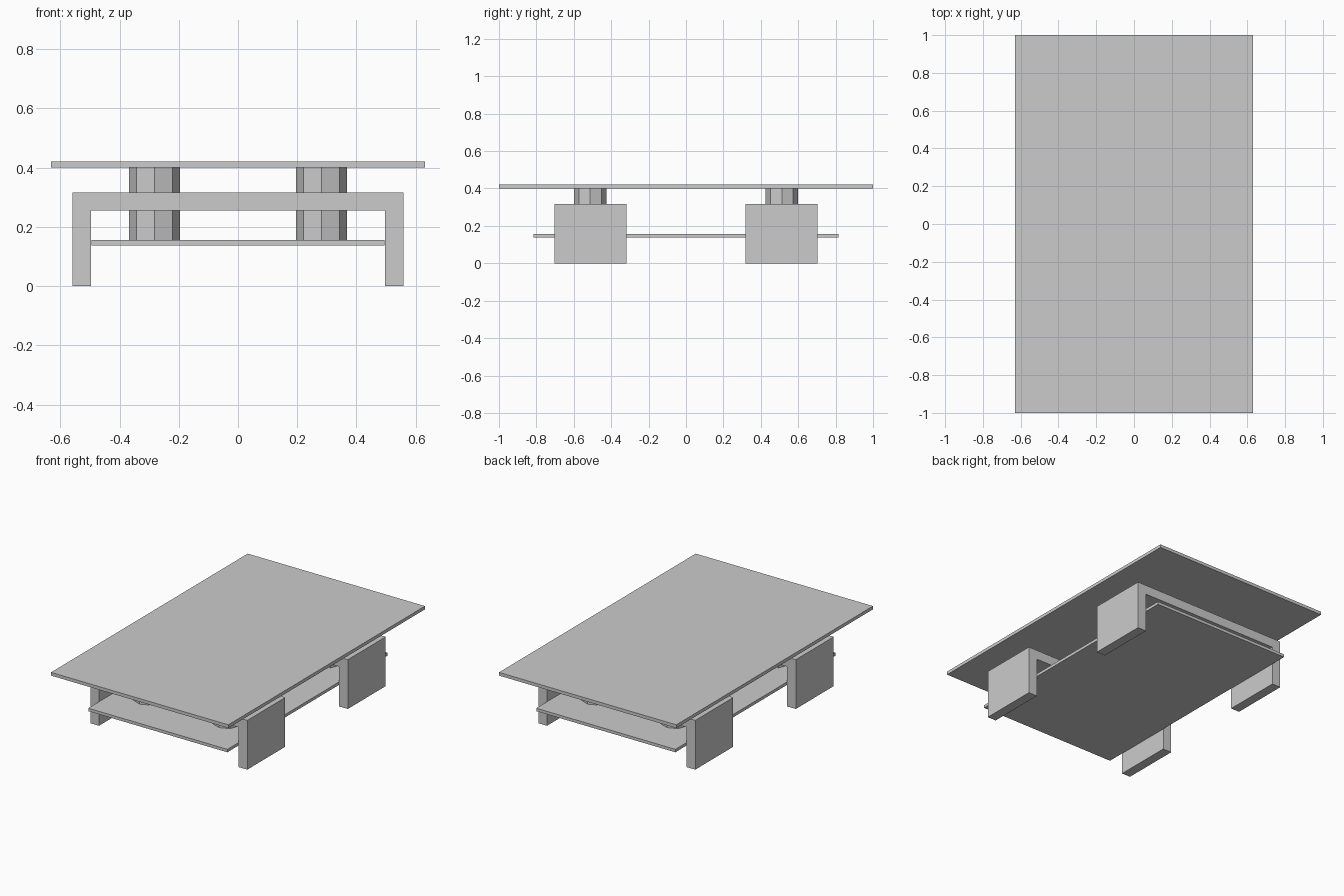
import bpy
import bmesh
from mathutils import Matrix

if "Cube" in bpy.data.objects:
    bpy.data.objects.remove(bpy.data.objects["Cube"], do_unlink=True)

grey = bpy.data.materials.new("plain grey")
grey.use_nodes = True
GREY = (0.6, 0.6, 0.6, 1)
grey.diffuse_color = GREY
grey.node_tree.nodes["Principled BSDF"].inputs["Base Color"].default_value = GREY


def finish(name, bm):
    bmesh.ops.recalc_face_normals(bm, faces=bm.faces)
    mesh = bpy.data.meshes.new(name)
    bm.to_mesh(mesh)
    bm.free()
    mesh.materials.append(grey)
    obj = bpy.data.objects.new(name, mesh)
    bpy.context.collection.objects.link(obj)
    return obj


def slab(name, half_x, half_y, bottom, top):
    bm = bmesh.new()
    bmesh.ops.create_cube(bm, size=1)
    bmesh.ops.scale(bm, vec=(2 * half_x, 2 * half_y, top - bottom), verts=bm.verts)
    bmesh.ops.translate(bm, vec=(0, 0, (bottom + top) / 2), verts=bm.verts)
    return finish(name, bm)


def leg_frame(name, y_start, depth):
    # Wide arch profile pushed back along y
    outer, inner, top, under = 0.559, 0.497, 0.317, 0.256
    right_half = [(inner, under), (inner, 0), (outer, 0), (outer, top)]
    profile = right_half + [(-x, z) for x, z in reversed(right_half)]
    bm = bmesh.new()
    face = bm.faces.new([bm.verts.new((x, y_start, z)) for x, z in profile])
    extruded = bmesh.ops.extrude_face_region(bm, geom=[face])["geom"]
    moved = [v for v in extruded if isinstance(v, bmesh.types.BMVert)]
    bmesh.ops.translate(bm, vec=(0, depth, 0), verts=moved)
    return finish(name, bm)


def post(name, x, y, bottom, top):
    # Eight-sided post
    bm = bmesh.new()
    bmesh.ops.create_cone(bm, cap_ends=True, segments=8, radius1=0.086, radius2=0.086,
                          depth=top - bottom,
                          matrix=Matrix.Translation((x, y, (bottom + top) / 2)))
    return finish(name, bm)


# Tabletop and lower shelf
slab("tabletop", 0.631, 1.0, 0.4, 0.421)
slab("lower_shelf", 0.495, 0.815, 0.137, 0.156)

# Arched leg frames, front and back
leg_frame("front_leg_frame", -0.704, 0.386)
leg_frame("back_leg_frame", 0.318, 0.386)

# Posts from shelf to tabletop
for end, y in (("front", -0.512), ("back", 0.512)):
    for side, x in (("right", -0.282), ("left", 0.282)):
        post(f"{end}_{side}_post", x, y, 0.156, 0.4)
